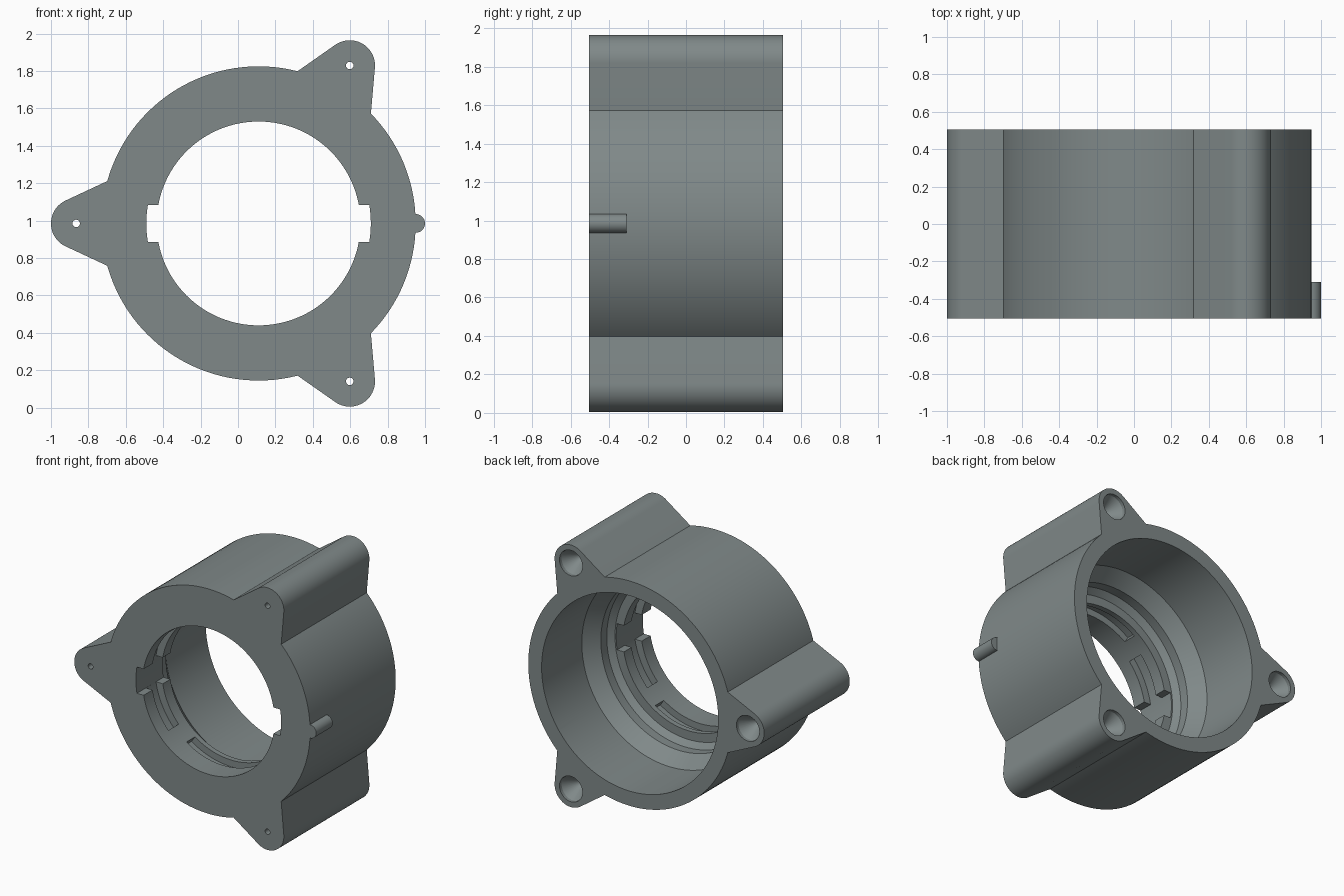
import bpy, bmesh, math
from math import sin, cos, radians, pi

if "Cube" in bpy.data.objects:
    bpy.data.objects.remove(bpy.data.objects["Cube"])

CX, CZ = 0.11, 0.985        # axis of the ring
FRONT, BACK = -0.505, 0.505
LUG_DIST, LUG_R = 0.975, 0.135
LUG_ANGLES = (60, 180, 300)

grey = bpy.data.materials.new("slate grey")
grey.diffuse_color = (0.215, 0.25, 0.25, 1)
grey.use_nodes = True
grey.node_tree.nodes["Principled BSDF"].inputs["Base Color"].default_value = grey.diffuse_color


def finish(name, bm):
    bmesh.ops.recalc_face_normals(bm, faces=bm.faces)
    mesh = bpy.data.meshes.new(name)
    bm.to_mesh(mesh)
    bm.free()
    mesh.materials.append(grey)
    ob = bpy.data.objects.new(name, mesh)
    bpy.context.collection.objects.link(ob)
    return ob


def prism(name, pts, y0, y1):
    """Extrude an x/z outline along y."""
    bm = bmesh.new()
    f = bm.faces.new([bm.verts.new((x, y0, z)) for x, z in pts])
    new = bmesh.ops.extrude_face_region(bm, geom=[f])["geom"]
    bmesh.ops.translate(bm, vec=(0, y1 - y0, 0),
                        verts=[v for v in new if isinstance(v, bmesh.types.BMVert)])
    return finish(name, bm)


def lathe(name, profile, cx=CX, cz=CZ, n=128):
    """Closed solid of revolution about y from (radius, y) points."""
    bm = bmesh.new()
    rings = [[bm.verts.new((cx + r * cos(2 * pi * i / n), y, cz + r * sin(2 * pi * i / n)))
              for i in range(n)] for r, y in profile]
    for a, b in zip(rings, rings[1:]):
        for i in range(n):
            j = (i + 1) % n
            bm.faces.new((a[i], a[j], b[j], b[i]))
    bm.faces.new(rings[0])
    bm.faces.new(rings[-1])
    return finish(name, bm)


def arc(cx, cz, r, a0, a1, n):
    return [(cx + r * cos(radians(a0 + (a1 - a0) * i / n)),
             cz + r * sin(radians(a0 + (a1 - a0) * i / n))) for i in range(n + 1)]


def sector(name, r0, r1, a0, a1, y0, y1):
    return prism(name, arc(CX, CZ, r1, a0, a1, 32) + arc(CX, CZ, r0, a1, a0, 32), y0, y1)


def combine(body, other, op):
    mod = body.modifiers.new(op.lower(), "BOOLEAN")
    mod.operation, mod.object, mod.solver = op, other, "EXACT"
    bpy.context.view_layer.objects.active = body
    bpy.ops.object.modifier_apply(modifier=mod.name)
    bpy.data.objects.remove(other)


# Round housing
housing = lathe("housing", [(0.84, FRONT), (0.84, BACK)])

# Three tapered screw lugs
for a in LUG_ANGLES:
    lx, lz = CX + LUG_DIST * cos(radians(a)), CZ + LUG_DIST * sin(radians(a))
    tip = arc(lx, lz, LUG_R, a - 65, a + 65, 24)
    base = []
    for (x, z), s in ((tip[-1], 1), (tip[0], -1)):
        d = radians(a + 180 + s * -25)
        base.append((x + 0.4 * cos(d), z + 0.4 * sin(d)))
    combine(housing, prism("lug", tip + base, FRONT, BACK), "UNION")

# Stepped bore, wide at the back and narrow at the front
combine(housing, lathe("bore", [(0.545, FRONT - 0.1), (0.545, -0.19), (0.61, -0.19), (0.65, -0.15),
                                (0.65, -0.08), (0.73, 0.03), (0.73, BACK + 0.1)]), "DIFFERENCE")

# Entry notches, locking grooves and open pockets
notch = math.degrees(math.asin(0.098 / 0.6))
for a in (0, 180):
    r = radians(a)
    outer = arc(CX, CZ, 0.6, a - notch, a + notch, 12)
    inner = [(CX + 0.4 * cos(r) - s * 0.098 * sin(r), CZ + s * 0.098 * cos(r)) for s in (1, -1)]
    combine(housing, prism("notch", outer + inner, FRONT - 0.1, -0.17), "DIFFERENCE")
    combine(housing, sector("groove", 0.5, 0.6, a - 42, a + 42, -0.40, -0.28), "DIFFERENCE")
    combine(housing, sector("pocket", 0.5, 0.595, a + 56, a + 124, -0.33, -0.23), "DIFFERENCE")

# Screw holes with funnel mouths at the back
for a in LUG_ANGLES:
    lx, lz = CX + LUG_DIST * cos(radians(a)), CZ + LUG_DIST * sin(radians(a))
    combine(housing, lathe("screw_hole", [(0.02, FRONT - 0.1), (0.02, 0.37), (0.095, 0.48),
                                          (0.095, BACK + 0.1)], lx, lz, 32), "DIFFERENCE")

# Small index pin on the side
pin = lathe("index_pin", [(0.05, FRONT), (0.05, -0.31)], 0.95, CZ, 32)

for ob in (housing, pin):
    bpy.ops.object.select_all(action="DESELECT")
    ob.select_set(True)
    bpy.context.view_layer.objects.active = ob
    bpy.ops.object.shade_smooth_by_angle(angle=radians(25))
